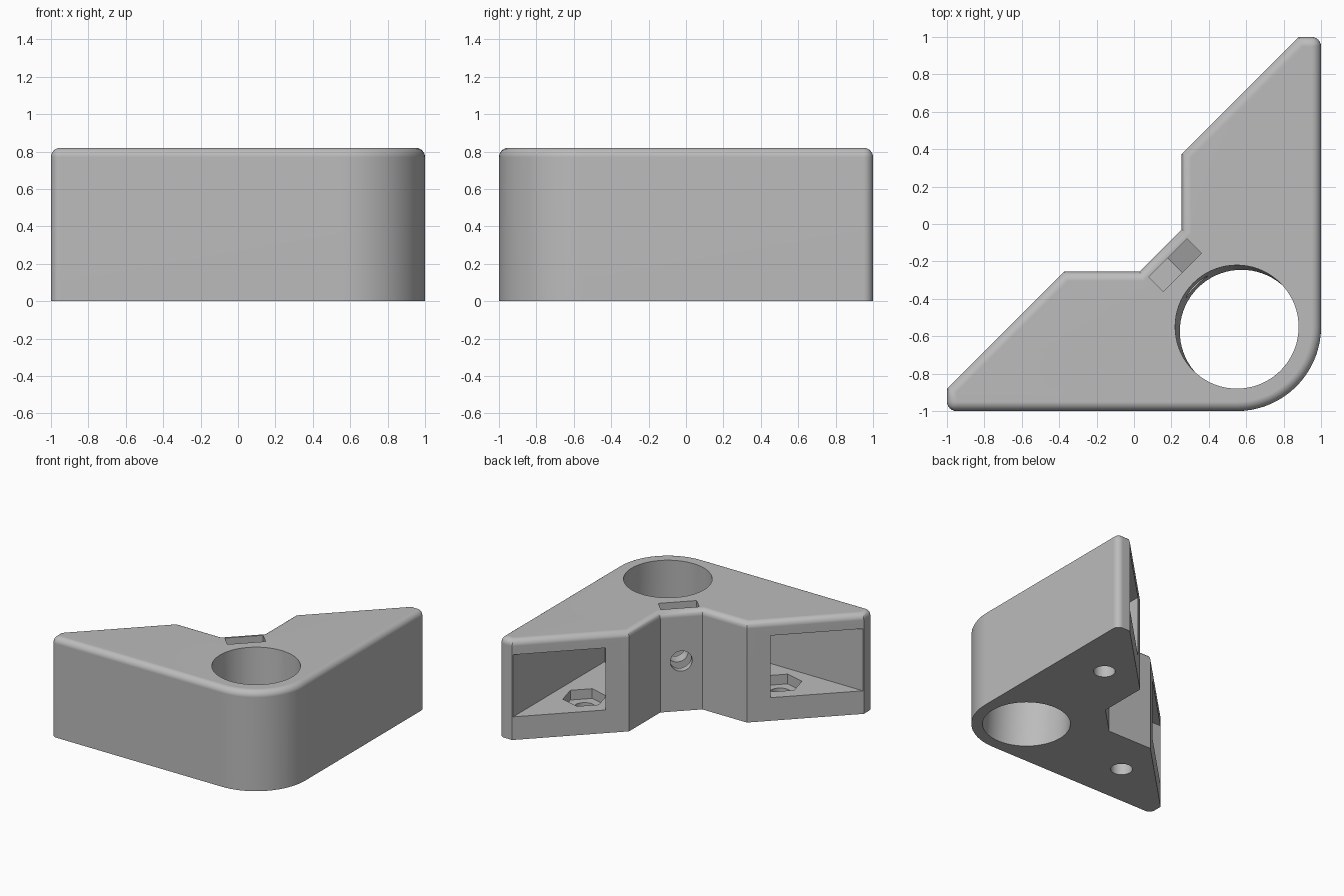
import bpy, bmesh
from math import cos, sin, pi, radians, sqrt
from mathutils import Matrix, Vector

old = bpy.data.objects.get("Cube")
if old:
    bpy.data.objects.remove(old, do_unlink=True)

HEIGHT = 0.82
WALL = 0.875      # inner face of the outer walls
FLOOR = 0.19      # pocket floor
MID = 0.41        # clamp bolt height

grey = bpy.data.materials.new("plain grey")
grey.use_nodes = True
color = (0.5, 0.5, 0.5, 1)
grey.diffuse_color = color
grey.node_tree.nodes["Principled BSDF"].inputs["Base Color"].default_value = color


def ring(r, n, cx=0, cy=0, start=0, sweep=2 * pi, closed=True):
    steps = n if closed else n - 1
    return [(cx + r * cos(start + sweep * i / steps),
             cy + r * sin(start + sweep * i / steps)) for i in range(n)]


def swap(points):
    """Mirror across the bracket's diagonal, giving the other arm."""
    return [(-y, -x) for x, y in points]


def prism(name, points, z0, z1, matrix=Matrix(), finish=None):
    bm = bmesh.new()
    base = bm.faces.new([bm.verts.new((x, y, z0)) for x, y in points])
    top = bmesh.ops.extrude_face_region(bm, geom=[base])["geom"]
    bmesh.ops.translate(bm, vec=(0, 0, z1 - z0),
                        verts=[v for v in top if isinstance(v, bmesh.types.BMVert)])
    bmesh.ops.recalc_face_normals(bm, faces=bm.faces)
    if finish:
        finish(bm)
    bm.transform(matrix)
    mesh = bpy.data.meshes.new(name)
    bm.to_mesh(mesh)
    bm.free()
    mesh.materials.append(grey)
    obj = bpy.data.objects.new(name, mesh)
    bpy.context.collection.objects.link(obj)
    return obj


def round_edges(bm):
    """Round the top rim and the outer vertical corner of each arm tip."""
    def chosen(e):
        a, b = (v.co for v in e.verts)
        if min(a.z, b.z) > HEIGHT - 0.01:
            return True
        upright = abs(a.z - b.z) > 0.1
        return upright and abs(abs(a.x) - 1) < 0.01 and abs(a.x - a.y) < 0.01
    bmesh.ops.bevel(bm, geom=[e for e in bm.edges if chosen(e)], offset=0.05,
                    offset_type='OFFSET', segments=6, profile=0.5,
                    affect='EDGES', clamp_overlap=False)


# Corner bracket body: one half of the inner outline, mirrored over the diagonal
half = [(1, 1), (0.88, 1), (0.255, 0.375), (0.255, -0.03)]
outline = ring(0.45, 20, 0.55, -0.55, -pi / 2, pi / 2, False) + half + swap(half)[::-1]
body = prism("corner_bracket", outline, 0, HEIGHT, finish=round_edges)

# Slightly tilted bore for the post
axis = Vector((-0.025, 0.025, HEIGHT))
tilt = Matrix.Translation((0.5625, -0.5625, MID)) @ axis.to_track_quat('Z', 'Y').to_matrix().to_4x4()
cutters = [prism("post_bore", ring(0.33, 72), -0.7, 0.7, tilt)]

# Arm pockets, each with a bolt hole and a hexagonal nut recess in the floor
pocket = [(0.38, 0.3), (WALL, -0.195), (WALL, 1.2), (0.38, 1.2)]
nut = ring(0.165, 6, 0.635, 0.41, pi / 4)
hole = ring(0.082, 32, 0.635, 0.41)
for side, place in (("back", list), ("front", swap)):
    cutters += [prism(side + "_pocket", place(pocket), FLOOR, 0.70),
                prism(side + "_nut_recess", place(nut), 0.11, FLOOR + 0.05),
                prism(side + "_bolt_hole", place(hole), -0.1, FLOOR)]

# Clamp bolt hole through the notch, with a nut slot dropped in from the top
d = 1 / sqrt(2)
clamp = Matrix(((d, 0, d, 0), (d, 0, -d, 0), (0, 1, 0, MID), (0, 0, 0, 1)))
slot = [(-0.145, 0.6), (-0.145, -0.084), (0, -0.167), (0.145, -0.084), (0.145, 0.6)]
cutters += [prism("clamp_bolt_hole", ring(0.083, 32), 0.1, 0.62, clamp),
            prism("clamp_nut_slot", slot, 0.256, 0.366, clamp)]

# Cut everything, then drop the cutters
bpy.ops.object.select_all(action='DESELECT')
bpy.context.view_layer.objects.active = body
body.select_set(True)
for cutter in cutters:
    mod = body.modifiers.new(cutter.name, 'BOOLEAN')
    mod.operation = 'DIFFERENCE'
    mod.solver = 'EXACT'
    mod.object = cutter
    bpy.ops.object.modifier_apply(modifier=mod.name)
    bpy.data.objects.remove(cutter, do_unlink=True)

# Smooth rounds, flat faces kept flat
bpy.ops.object.shade_smooth_by_angle(angle=radians(30))
normals = body.modifiers.new("flat_faces", 'WEIGHTED_NORMAL')
normals.keep_sharp = True
